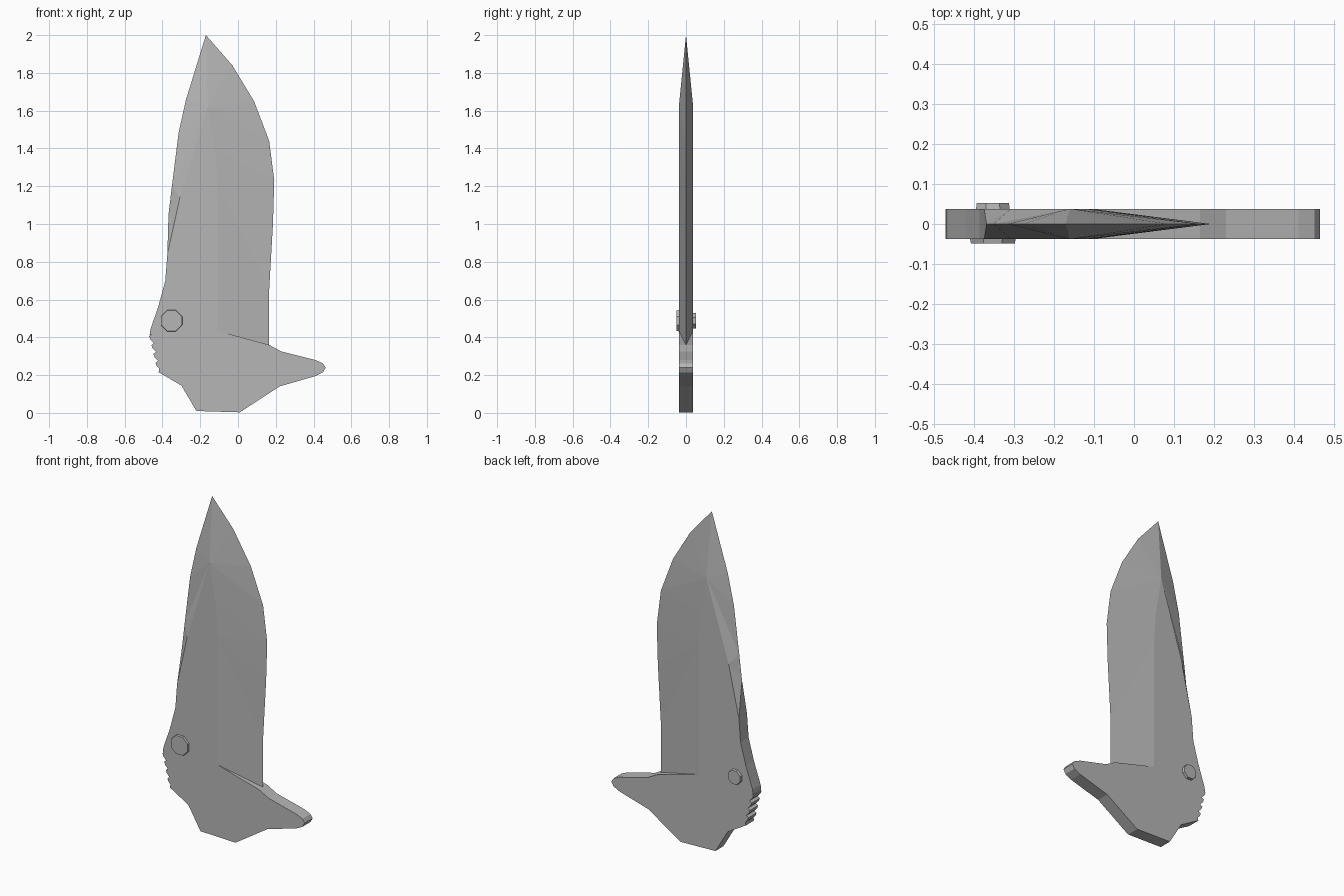
import bpy
import bmesh
from math import pi
from mathutils import Matrix, Vector

cube = bpy.data.objects.get("Cube")
if cube:
    bpy.data.objects.remove(cube, do_unlink=True)

HALF = 0.038  # half thickness of the steel

steel = bpy.data.materials.new("steel_grey")
steel.use_nodes = True
GREY = (0.47, 0.47, 0.47, 1)
steel.diffuse_color = GREY
steel.node_tree.nodes["Principled BSDF"].inputs["Base Color"].default_value = GREY


def finish(bm, name):
    bmesh.ops.recalc_face_normals(bm, faces=bm.faces)
    mesh = bpy.data.meshes.new(name)
    bm.to_mesh(mesh)
    bm.free()
    mesh.materials.append(steel)
    obj = bpy.data.objects.new(name, mesh)
    bpy.context.collection.objects.link(obj)
    return obj


def stitch(bm, a, b):
    """Fill triangles between two chains that both run downwards."""
    i = j = 0
    while i < len(a) - 1 or j < len(b) - 1:
        step_b = i == len(a) - 1 or (j < len(b) - 1 and b[j + 1].co.z > a[i + 1].co.z)
        if step_b:
            bm.faces.new((a[i], b[j], b[j + 1]))
            j += 1
        else:
            bm.faces.new((a[i], b[j], a[i + 1]))
            i += 1


# Sharp edges on the centre plane, tip first
tip = (-0.17, 2.0)
spine_edge = [(-0.275, 1.66), (-0.315, 1.48), (-0.35, 1.2), (-0.368, 1.05)]
cutting_edge = [(-0.03, 1.84), (0.085, 1.65), (0.165, 1.44), (0.192, 1.23),
                (0.185, 1.0), (0.165, 0.65), (0.165, 0.36)]
# Borders of the flat cheek
ridge = [(-0.16, 1.62), (-0.122, 1.4), (-0.108, 1.2), (-0.11, 0.435)]
swedge = (-0.307, 1.143)

# Full-thickness outline: lever, tang, thumb grooves, spine
outline = [(0.165, 0.36), (0.23, 0.325), (0.41, 0.28), (0.45, 0.262),
           (0.464, 0.24), (0.45, 0.215), (0.41, 0.195), (0.22, 0.14),
           (0.01, 0.003), (-0.22, 0.01), (-0.30, 0.145), (-0.42, 0.215)]
for k in range(4):
    x, z = -0.425 - 0.011 * k, 0.235 + 0.047 * k
    outline += [(x + 0.007, z), (x - 0.005, z + 0.012),
                (x - 0.012, z + 0.03), (x + 0.002, z + 0.04)]
outline += [(-0.468, 0.41), (-0.464, 0.44), (-0.42, 0.57), (-0.385, 0.7), (-0.374, 0.84)]

# Blade
bm = bmesh.new()


def chain(points, y):
    return [bm.verts.new((x, y, z)) for x, z in points]


point = chain([tip], 0)
spine = chain(spine_edge, 0)
cutting = chain(cutting_edge, 0)
rims = []
for y in (-HALF, HALF):
    rim = chain(outline, y)
    crest = chain(ridge, y)
    shoulder = chain([swedge], y)
    rims.append(rim)
    bm.faces.new(rim + shoulder + crest)                          # flat cheek
    stitch(bm, crest, point + cutting)                            # main bevel
    stitch(bm, [crest[0], shoulder[0], rim[-1]], point + spine)   # spine bevel
    bm.faces.new((crest[-1], rim[0], cutting[-1]))                # bevel end step
front, back = rims
for k in range(len(front) - 1):
    middle = [cutting[-1]] if k == 0 else []
    bm.faces.new([front[k], front[k + 1], back[k + 1], back[k]] + middle)
bm.faces.new((front[-1], back[-1], spine[-1]))
finish(bm, "blade")


# Pivot studs on both cheeks
def stud(name, side, radius, height):
    bm = bmesh.new()
    depth = height + 0.01
    turn = Matrix.Rotation(side * -pi / 2, 4, 'X') @ Matrix.Rotation(pi / 8, 4, 'Z')
    centre = Vector((-0.352, side * (HALF + height - depth / 2), 0.488))
    bmesh.ops.create_cone(bm, cap_ends=True, segments=8, radius1=radius,
                          radius2=radius * 0.92, depth=depth,
                          matrix=Matrix.Translation(centre) @ turn)
    finish(bm, name)


stud("front_pivot_stud", -1, 0.064, 0.011)
stud("back_pivot_stud", 1, 0.047, 0.015)
